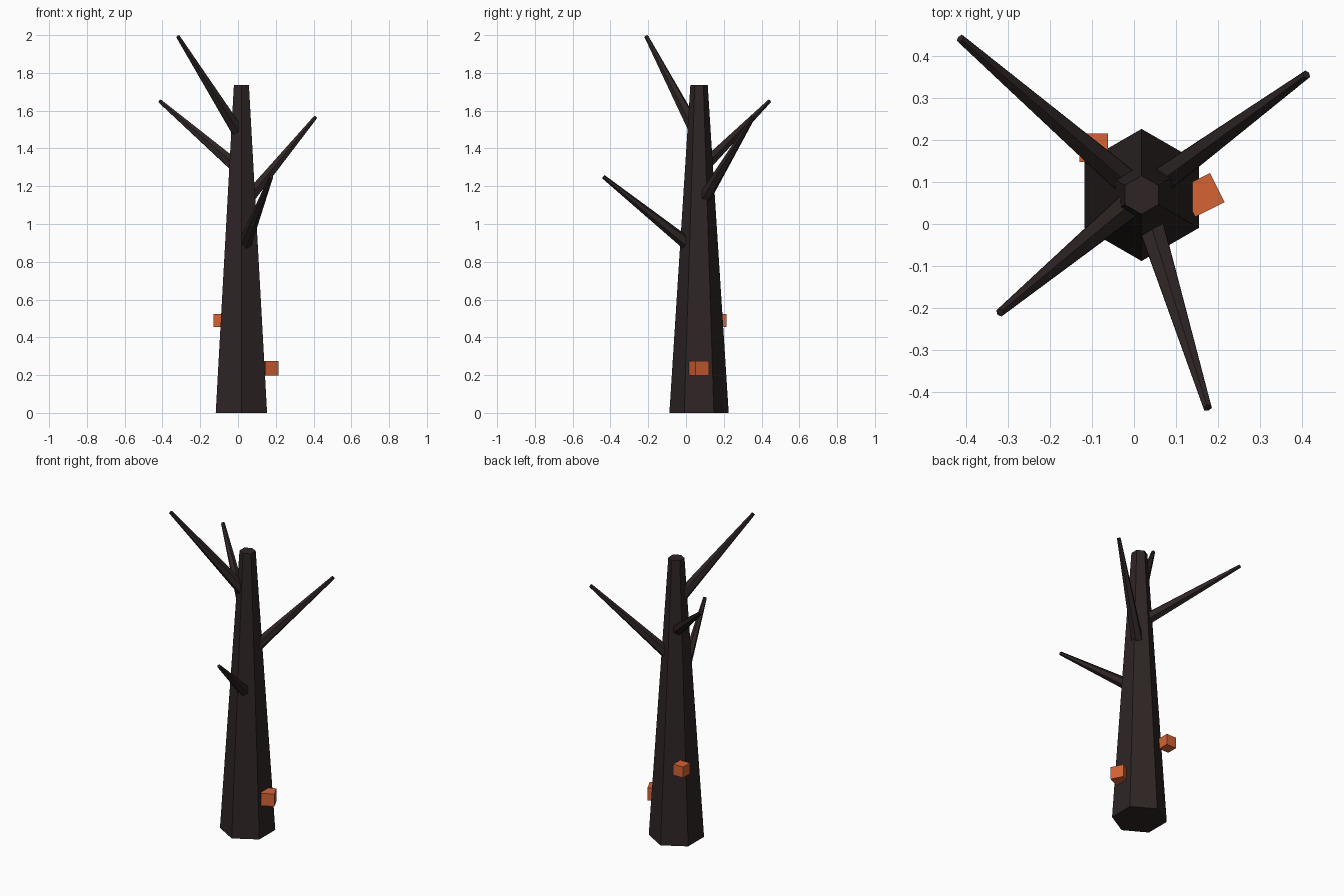
import bpy
import bmesh
from mathutils import Vector, Matrix
from math import radians

if "Cube" in bpy.data.objects:
    bpy.data.objects.remove(bpy.data.objects["Cube"], do_unlink=True)


def make_material(name, rgb):
    mat = bpy.data.materials.new(name)
    mat.use_nodes = True
    color = (*rgb, 1.0)
    mat.diffuse_color = color
    mat.node_tree.nodes["Principled BSDF"].inputs["Base Color"].default_value = color
    return mat


bark = make_material("dark bark", (0.028, 0.018, 0.018))
orange = make_material("orange fungus", (0.66, 0.125, 0.035))


def add_object(name, bm, mat):
    mesh = bpy.data.meshes.new(name)
    bm.to_mesh(mesh)
    bm.free()
    mesh.materials.append(mat)
    obj = bpy.data.objects.new(name, mesh)
    bpy.context.collection.objects.link(obj)
    return obj


def tapered_limb(name, start, end, r_start, r_end, spin=0.0):
    """Six-sided tapered limb between two points."""
    start, end = Vector(start), Vector(end)
    axis = end - start
    turn = axis.to_track_quat("Z", "Y").to_matrix().to_4x4()
    place = Matrix.Translation((start + end) / 2) @ turn @ Matrix.Rotation(spin, 4, "Z")
    bm = bmesh.new()
    bmesh.ops.create_cone(bm, cap_ends=True, segments=6, radius1=r_start,
                          radius2=r_end, depth=axis.length, matrix=place)
    return add_object(name, bm, bark)


def block(name, center, size, angle=0.0):
    bm = bmesh.new()
    place = Matrix.Translation(center) @ Matrix.Rotation(radians(angle), 4, "Z")
    bmesh.ops.create_cube(bm, size=size, matrix=place)
    return add_object(name, bm, orange)


# Trunk, with corners facing front and back
TX, TY = 0.018, 0.069
tapered_limb("trunk", (TX, TY, 0), (TX, TY, 1.735), 0.157, 0.046)

# Branches grow from the trunk axis: start height, tip
branches = {
    "front_branch": (0.845, (0.175, -0.437, 1.25)),
    "back_left_branch": (1.09, (0.41, 0.355, 1.565)),
    "back_right_branch": (1.28, (-0.413, 0.441, 1.65)),
    "top_branch": (1.46, (-0.318, -0.21, 1.993)),
}
for name, (height, tip) in branches.items():
    tapered_limb(name, (TX, TY, height), tip, 0.038, 0.011)

# Fungus blocks on the bark
block("lower_fungus", (0.163, 0.069, 0.237), 0.078, 26.6)
block("upper_fungus", (-0.096, 0.181, 0.49), 0.068)
